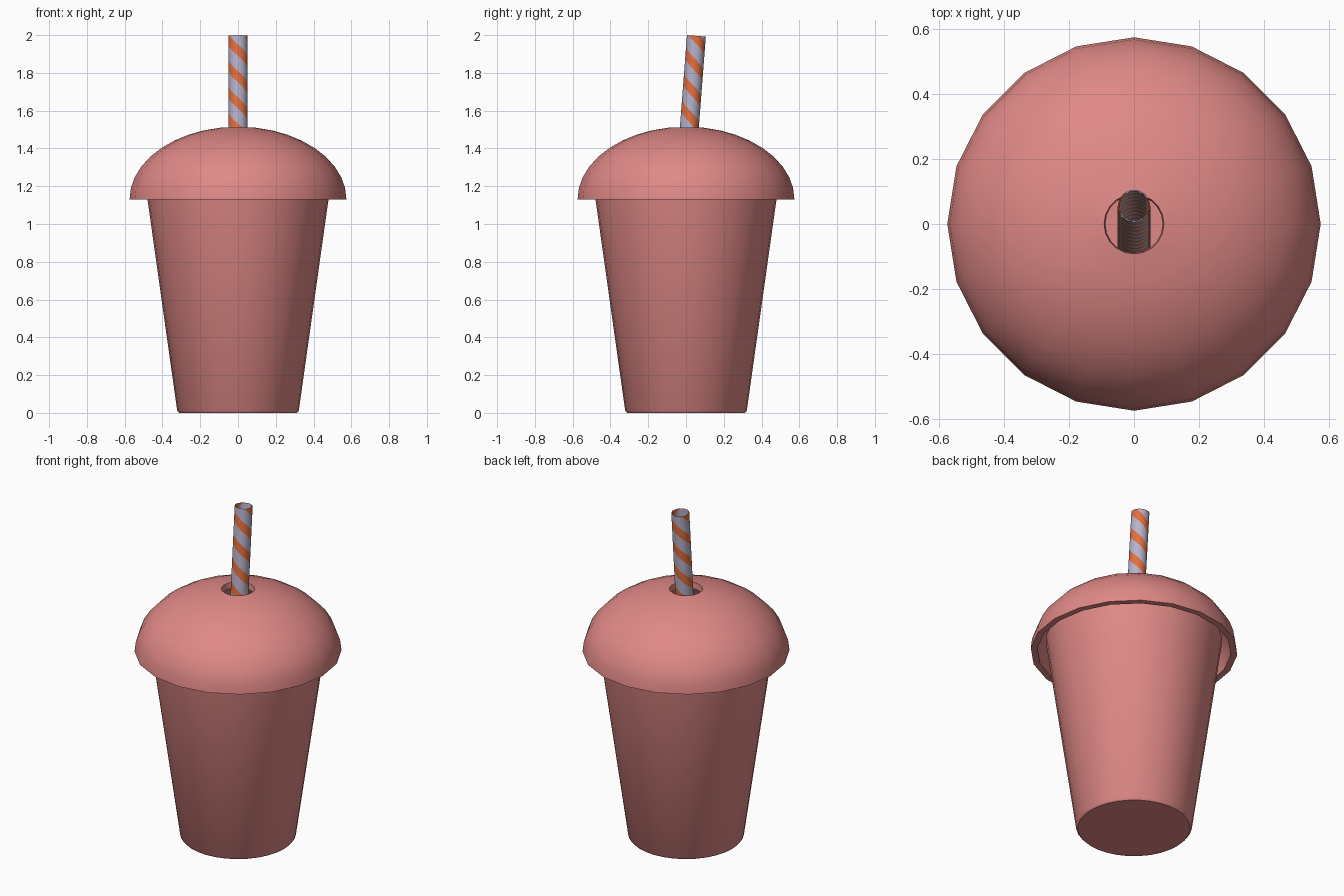
import bpy, bmesh, math
from mathutils import Vector

if "Cube" in bpy.data.objects:
    bpy.data.objects.remove(bpy.data.objects["Cube"])


def material(name, rgb):
    m = bpy.data.materials.new(name)
    m.diffuse_color = (*rgb, 1)
    m.use_nodes = True
    m.node_tree.nodes["Principled BSDF"].inputs["Base Color"].default_value = m.diffuse_color
    return m


PINK = material("pink", (0.74, 0.25, 0.24))
LAVENDER = material("lavender_grey", (0.48, 0.45, 0.60))
ORANGE = material("orange", (0.78, 0.16, 0.05))


def finish(bm, name, mats, angle=35):
    bmesh.ops.recalc_face_normals(bm, faces=bm.faces)
    me = bpy.data.meshes.new(name)
    bm.to_mesh(me)
    bm.free()
    for m in mats:
        me.materials.append(m)
    ob = bpy.data.objects.new(name, me)
    bpy.context.collection.objects.link(ob)
    bpy.ops.object.select_all(action='DESELECT')
    ob.select_set(True)
    bpy.context.view_layer.objects.active = ob
    bpy.ops.object.shade_smooth_by_angle(angle=math.radians(angle))
    return ob


def lathe(name, profile, sides, mat, closed=False):
    """Revolve an (r, z) profile about z; r = 0 ends become caps."""
    bm = bmesh.new()
    vs = [bm.verts.new((r, 0, z)) for r, z in profile]
    es = [bm.edges.new(p) for p in zip(vs, vs[1:])]
    if closed:
        es.append(bm.edges.new((vs[-1], vs[0])))
    bmesh.ops.spin(bm, geom=vs + es, cent=(0, 0, 0), axis=(0, 0, 1),
                   angle=math.tau, steps=sides, use_duplicate=False)
    bmesh.ops.remove_doubles(bm, verts=bm.verts, dist=1e-4)
    return finish(bm, name, [mat])


# Cup: tapered hollow shell with a small bevelled foot, rim tucked under the lid
lathe("cup", [(0, 0), (0.312, 0), (0.322, 0.012), (0.489, 1.2),
              (0.469, 1.2), (0.305, 0.03), (0, 0.03)], 32, PINK)

# Domed lid: 20-sided shell with a straw hole at the top
A, H, T, ROWS = 0.574, 0.385, 0.036, 9
END = math.acos(0.092 / A)
outer, inner = [], []
for k in range(ROWS + 1):
    a = END * k / ROWS
    p = Vector((A * math.cos(a), H * math.sin(a)))
    n = Vector((math.cos(a) / A, math.sin(a) / H)).normalized()
    q = p - n * T
    outer.append((p.x, 1.13 + p.y))
    inner.append((q.x, 1.13 + q.y))
lathe("dome_lid", outer + inner[::-1], 20, PINK, closed=True)

# Straw: tube whose rows follow the helix, so two stripes run along face edges
R, SIDES, STEP, TURN, LENGTH = 0.05, 28, 0.02, 14, 1.94
bm = bmesh.new()
rows = int(LENGTH / STEP) + 2 * TURN
grid = [[bm.verts.new((R * math.cos(math.tau * i / SIDES),
                       R * math.sin(math.tau * i / SIDES),
                       0.08 - LENGTH + STEP * (j - TURN * i / SIDES)))
         for i in range(SIDES + 1)] for j in range(rows + 1)]
for j in range(rows):
    for i in range(SIDES):
        f = bm.faces.new((grid[j][i], grid[j][i + 1],
                          grid[j + 1][i + 1], grid[j + 1][i]))
        f.material_index = 1 if j % 7 in (0, 1, 2) else 0
bmesh.ops.remove_doubles(bm, verts=bm.verts, dist=1e-4)
for z, side in ((0, 1), (-LENGTH, -1)):  # trim both ends square
    bmesh.ops.bisect_plane(bm, geom=bm.verts[:] + bm.edges[:] + bm.faces[:],
                           plane_co=(0, 0, z), plane_no=(0, 0, side),
                           clear_outer=True)
straw = finish(bm, "straw", [LAVENDER, ORANGE])
wall = straw.modifiers.new("wall", 'SOLIDIFY')
wall.thickness = 0.005
wall.offset = -1
straw.location = (0, 0.055, 1.996)
straw.rotation_euler = (math.radians(-4.4), 0, 0)
